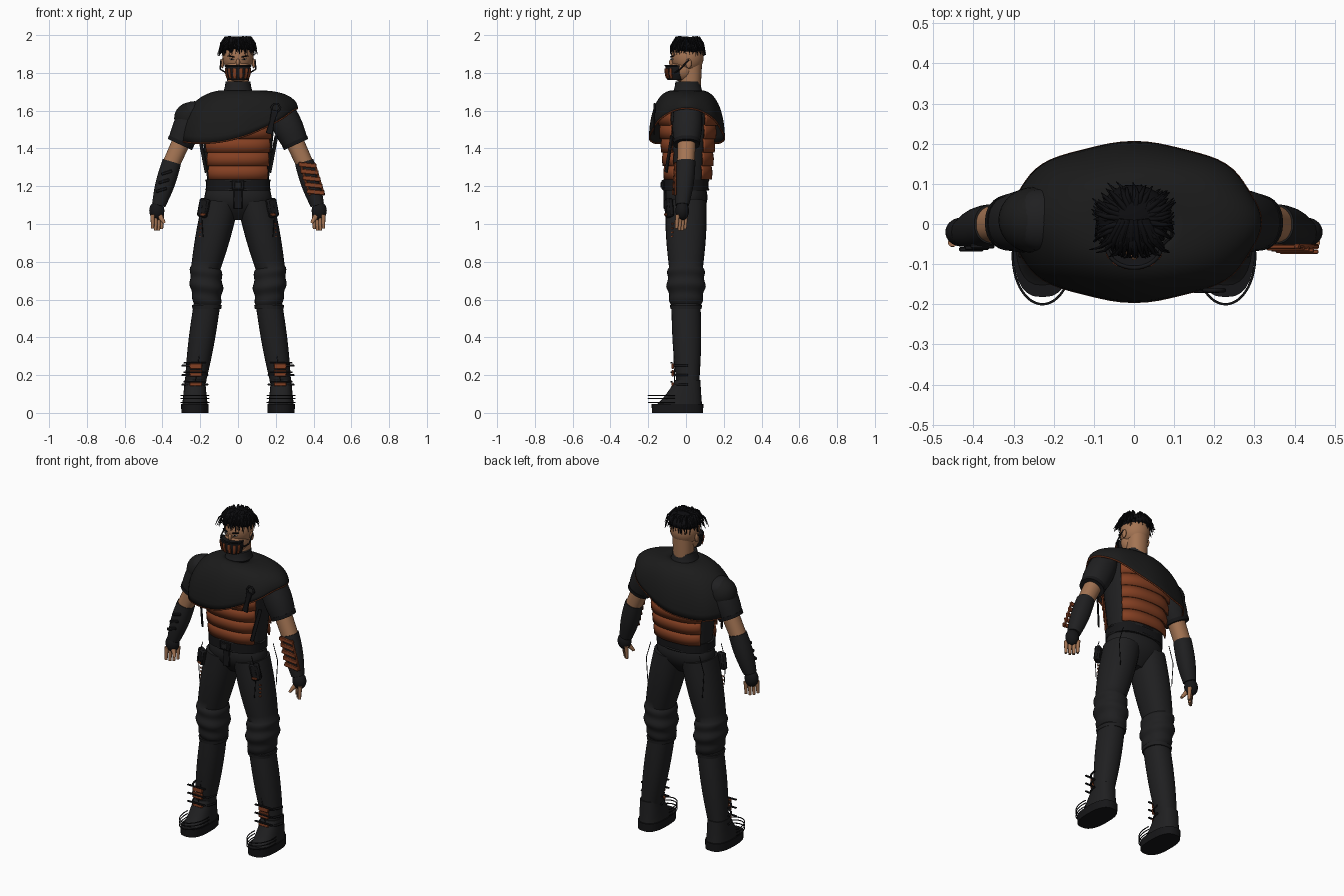
import bpy, bmesh, math, random
from math import sin, cos, pi, radians
from mathutils import Vector, Matrix

if "Cube" in bpy.data.objects:
    bpy.data.objects.remove(bpy.data.objects["Cube"])
random.seed(4)


def material(name, red, green, blue):
    mat = bpy.data.materials.new(name)
    mat.use_nodes = True
    mat.diffuse_color = (red, green, blue, 1)
    mat.node_tree.nodes["Principled BSDF"].inputs["Base Color"].default_value = mat.diffuse_color
    return mat


CLOTH = material("charcoal cloth", .014, .014, .015)
CAPE = material("cape black", .011, .011, .011)
LEATHER = material("black leather", .008, .008, .009)
RUST = material("rust orange", .23, .05, .016)
SKIN = material("skin", .37, .175, .087)
HAIR = material("hair black", .004, .004, .005)
WHITE = material("eye white", .6, .55, .5)

# Joints of the left side, mirrored for the right
SHOULDER, ELBOW, WRIST = Vector((.23, .01, 1.59)), Vector((.35, 0, 1.33)), Vector((.42, -.02, 1.1))
HIP, KNEE, CUFF, ANKLE = Vector((.09, 0, 1.12)), Vector((.17, 0, .77)), Vector((.165, 0, .57)), Vector((.228, .01, .15))


def link(name, data, mat):
    data.materials.append(mat)
    ob = bpy.data.objects.new(name, data)
    bpy.context.collection.objects.link(ob)
    return ob


def finish(name, bm, mat, thick=0):
    bmesh.ops.recalc_face_normals(bm, faces=bm.faces)
    mesh = bpy.data.meshes.new(name)
    bm.to_mesh(mesh)
    bm.free()
    mesh.shade_smooth()
    mesh.set_sharp_from_angle(angle=radians(42))
    ob = link(name, mesh, mat)
    if thick:
        mod = ob.modifiers.new("thickness", "SOLIDIFY")
        mod.thickness, mod.offset = thick, 0
    return ob


def rounded(value, corner):
    return math.copysign(abs(value) ** (2 / corner), value)


def taper(start, end, wide, narrow, bulge=0, folds=0, depth=1, steps=10):
    """Oval sections between two points: (centre, half width, half depth)."""
    sections = []
    for i in range(steps + 1):
        t = i / steps
        r = wide + (narrow - wide) * t + bulge * sin(pi * t) + folds * sin(5 * pi * t)
        sections.append((Vector(start).lerp(Vector(end), t), r, r * depth))
    return sections


def bridge(bm, rings, closed=True):
    for low, high in zip(rings, rings[1:]):
        for k in range(len(low) if closed else len(low) - 1):
            j = (k + 1) % len(low)
            bm.faces.new((low[k], low[j], high[j], high[k]))


def loft(name, sections, mat, side=1, corner=2.2, arc=None, thick=0, count=28):
    bm, rings = bmesh.new(), []
    along = sections[-1][0] - sections[0][0]
    along = Vector((along.x, 0, along.z)).normalized()
    along *= math.copysign(1, along.z)
    first, last = arc or (0, 360)
    for centre, half_width, half_depth in sections:
        ring = []
        for k in range(count):
            angle = radians(first + (last - first) * k / (count - 1 if arc else count))
            across = rounded(cos(angle), corner) * half_width
            y = centre.y + rounded(sin(angle), corner) * half_depth
            ring.append(bm.verts.new((side * (centre.x + across * along.z), y, centre.z - across * along.x)))
        rings.append(ring)
    bridge(bm, rings, not arc)
    if not arc:
        bm.faces.new(rings[0])
        bm.faces.new(rings[-1])
    return finish(name, bm, mat, thick)


def ball(name, centre, radii, mat, side=1):
    bm = bmesh.new()
    bmesh.ops.create_uvsphere(bm, u_segments=28, v_segments=16, radius=1)
    x, y, z = centre
    bm.transform(Matrix.Translation((side * x, y, z)) @ Matrix.Diagonal((*radii, 1)))
    return finish(name, bm, mat)


def box(name, centre, size, mat, side=1, lean=0, turn=0):
    bm = bmesh.new()
    bmesh.ops.create_cube(bm, size=1)
    bmesh.ops.scale(bm, vec=size, verts=bm.verts)
    ob = finish(name, bm, mat)
    x, y, z = centre
    ob.location, ob.rotation_euler = (side * x, y, z), (0, radians(side * lean), radians(side * turn))
    mod = ob.modifiers.new("soft edge", "BEVEL")
    mod.width = min(size) / 4


def cords(name, paths, radius, mat, side=1, cyclic=False, tip=1):
    curve = bpy.data.curves.new(name, "CURVE")
    curve.dimensions, curve.bevel_depth, curve.bevel_resolution = "3D", radius, 1
    curve.use_fill_caps = True
    for path in paths:
        spline = curve.splines.new("POLY")
        spline.points.add(len(path) - 1)
        spline.use_cyclic_u = cyclic
        for i, (point, (x, y, z)) in enumerate(zip(spline.points, path)):
            point.co = (side * x, y, z, 1)
            point.radius = 1 + (tip - 1) * i / (len(path) - 1)
    return link(name, curve, mat)


def oval(centre, half_width, half_depth, first=0, last=360, count=28):
    angles = [radians(first + (last - first) * i / count) for i in range(count + 1)]
    return [Vector(centre) + Vector((half_width * cos(a), half_depth * sin(a), 0)) for a in angles]


def torso(z, out=0):
    return Vector((0, .01, z)), .16 + (z - 1.2) / 10 + out, .107 + (z - 1.2) / 10 + out


# Torso with overlapping rust plates, front and back
loft("vest", [torso(z) for z in (1.18, 1.4, 1.6)], CLOTH, corner=2.4)
for face, middle in (("front", -90), ("back", 90)):
    for i in range(5):
        z = 1.235 + i * .072
        plate = [torso(z, .013), torso(z + .04, .012), torso(z + .076, .003)]
        loft(f"{face}_plate_{i}", plate, RUST, corner=2.4, arc=(middle - 58, middle + 58), thick=.008)

# Slanted cape, fuller on the left shoulder, folds deepening towards a rust hem
bm, rings = bmesh.new(), []
for j in range(13):
    drop, ring = j / 12 * pi / 2, []
    for k in range(72):
        angle = 2 * pi * k / 72
        across, ahead = rounded(cos(angle), 2.1), rounded(sin(angle), 2.1)
        spread = sin(drop) ** (.82 - .14 * across)
        fold = 1 + .015 * sin(drop) ** 2 * cos(8 * angle)
        hem = 1.455 + .087 * across + .07 * across ** 2
        ring.append(bm.verts.new((across * fold * (.07 + .24 * spread), .005 + ahead * fold * (.065 + .13 * spread),
                                  hem + (1.705 - hem) * cos(drop))))
    rings.append(ring)
bridge(bm, rings)
hem_path = [vert.co.copy() for vert in rings[-1]]
finish("cape", bm, CAPE, .006)
cords("cape_hem", [hem_path], .0045, RUST, cyclic=True)
loft("collar", taper((0, .01, 1.67), (0, .01, 1.755), .093, .066, bulge=-.006), CLOTH)
ball("right_shoulder_pad", (.25, .01, 1.56), (.088, .082, .085), CAPE, side=-1)

# Cape clasp
clasp = [Vector((.2 + .024 * cos(a), -.165, 1.615 + .024 * sin(a))) for a in range(7)]
cords("clasp_ring", [clasp], .006, LEATHER, cyclic=True)
for lean in (8, 20):
    box("clasp_strap", (.18, -.168, 1.54), (.025, .009, .13), LEATHER, lean=lean)

# Belt and pelvis
loft("pelvis", taper((0, 0, 1.2), (0, 0, 1.02), .16, .07, bulge=.055, depth=.64), CLOTH)
loft("belt", taper((0, 0, 1.178), (0, 0, 1.235), .17, .17, depth=.7), LEATHER, corner=2.5)
cords("belt_edges", [oval((0, 0, z), .168, .118) for z in (1.182, 1.231)], .006, CLOTH)
box("buckle", (0, -.122, 1.207), (.065, .014, .05), LEATHER)
box("buckle_face", (0, -.13, 1.207), (.035, .008, .03), CLOTH)
box("front_flap", (0, -.112, 1.13), (.045, .012, .1), LEATHER)

for name, side in (("left", 1), ("right", -1)):
    # Arm
    sleeve_end = SHOULDER.lerp(ELBOW, .65)
    ball(name + "_shoulder", SHOULDER, (.08, .078, .06), CLOTH, side)
    loft(name + "_sleeve", taper(SHOULDER, sleeve_end, .075, .066, bulge=.008), CLOTH, side)
    loft(name + "_sleeve_cuff", taper(SHOULDER.lerp(ELBOW, .58), sleeve_end, .072, .07), LEATHER, side)
    loft(name + "_upper_arm", taper(SHOULDER, ELBOW.lerp(WRIST, .05), .052, .046), SKIN, side)
    loft(name + "_forearm_wrap", taper(ELBOW, WRIST, .05, .036, bulge=.008), CLOTH, side)
    # Hand
    palm = WRIST + Vector((.01, 0, -.03))
    ball(name + "_glove", palm, (.04, .036, .05), LEATHER, side)
    for i in range(4):
        knuckle = palm + Vector((.022 - i * .016, i * .015 - .025, -.02))
        fingertip = knuckle + Vector((0, -.005, -.075 - .01 * sin(i)))
        loft(f"{name}_finger_{i}", taper(knuckle, fingertip, .012, .008), SKIN, side, count=10)
    thumb_tip = palm + Vector((-.04, -.035, -.065))
    loft(name + "_thumb", taper(palm, thumb_tip, .02, .008), SKIN, side, count=10)
    # Trousers gathered below the knee
    thigh = taper(HIP, KNEE, .095, .078, bulge=.006, depth=1.15)
    gather = taper(KNEE, CUFF, .08, .068, bulge=.013, folds=.004, depth=1.15, steps=20)
    loft(name + "_trouser_leg", thigh + gather[1:], CLOTH, side)
    # Boot
    loft(name + "_boot_shaft", taper(CUFF, ANKLE, .07, .054, bulge=.006, depth=1.1), CLOTH, side)
    loft(name + "_boot_cuff", taper(CUFF, CUFF - Vector((0, 0, .02)), .079, .076, depth=1.08), CLOTH, side)
    foot = []
    for i in range(9):
        rise = i / 8
        back = .055 * rise ** .8
        foot.append((Vector((ANKLE.x, back - .045, .035 + .14 * rise ** 1.2)), .069 - .015 * rise, .132 - 1.2 * back))
    loft(name + "_boot_foot", foot, CLOTH, side, corner=2.5)
    sole = Vector((ANKLE.x, -.045, 0))
    loft(name + "_boot_sole", taper(sole, sole + Vector((0, 0, .048)), .072, .073, depth=1.88), LEATHER, side, corner=2.6)
    toe_wires = [oval((ANKLE.x, -.08, z), .074, .12, 170, 370) for z in (.055, .075, .093)]
    cords(name + "_toe_wires", toe_wires, .003, LEATHER, side)
    for z in (.15, .2, .25):
        strap = oval((ANKLE.x, .01, z), .066, .076, 180, 360)
        cords(name + "_ankle_strap", [strap], .006, LEATHER, side)
        box(name + "_ankle_buckle", (ANKLE.x, -.077, z + .015), (.12, .012, .008), LEATHER, side)
    for z, height in ((.152, .02), (.21, .035), (.247, .03)):
        box(name + "_ankle_plate", (ANKLE.x - .005, -.07, z), (.065, .012, height), RUST, side)
    front = Vector((0, -.07, 0))
    cords(name + "_shin_wire", [[ANKLE + front, CUFF + front]], .0025, LEATHER, side)
    # Hip pouch, straps, cords and stitches
    box(name + "_hip_pouch", (.182, -.09, 1.085), (.055, .035, .1), LEATHER, side, lean=-12, turn=25)
    box(name + "_pouch_tab", (.186, -.108, 1.05), (.03, .008, .012), RUST, side, turn=25)
    box(name + "_side_strap", (.185, -.09, 1.37), (.022, .008, .2), LEATHER, side, lean=14, turn=40)
    hip_cords = [[(.165, y, 1.18), (.195, y, 1.08), (.185, y, .93)] for y in (-.105, .105)]
    cords(name + "_hip_cords", hip_cords, .0022, LEATHER, side)
    for i in range(5):
        box(f"{name}_stitch_{i}", (.2, -.072, 1 - i * .022), (.014, .008, .009), RUST, side, turn=42)
    # Face details
    ball(name + "_ear", (.083, .014, 1.85), (.009, .016, .026), SKIN, side)
    box(name + "_eye", (.033, -.074, 1.872), (.026, .008, .006), WHITE, side, lean=-6, turn=20)
    box(name + "_iris", (.032, -.077, 1.872), (.009, .008, .008), HAIR, side, turn=20)
    box(name + "_brow", (.036, -.074, 1.887), (.038, .01, .006), HAIR, side, lean=-10, turn=22)
    mask_cord = [(.062, -.06, 1.8), (.095, -.03, 1.82), (.09, .015, 1.87)]
    cords(name + "_mask_cord", [mask_cord], .004, LEATHER, side)

# Left bracer: rust slats over two rails and dark bands on the right forearm
for i in range(5):
    spot = ELBOW.lerp(WRIST, .08 + i * .155) + Vector((.012, -.055, 0))
    box(f"left_bracer_slat_{i}", spot, (.095, .012, .024), RUST, lean=6)
for offset in (-.035, .04):
    spot = ELBOW.lerp(WRIST, .4) + Vector((offset + .012, -.048, 0))
    box("left_bracer_rail", spot, (.012, .012, .18), RUST, lean=-17)
for i in range(3):
    spot = ELBOW.lerp(WRIST, .25 + i * .2) + Vector((.01, -.05, 0))
    box(f"right_forearm_band_{i}", spot, (.06, .012, .016), LEATHER, side=-1, lean=17)

# Head
loft("neck", taper((0, .022, 1.7), (0, .025, 1.85), .055, .06), SKIN)
ball("skull", (0, .008, 1.885), (.082, .086, .093), SKIN)
ball("jaw", (0, -.015, 1.82), (.068, .064, .07), SKIN)
ball("nose", (0, -.076, 1.855), (.01, .014, .02), SKIN)

# Face mask with vertical rust slats
mask_low, mask_high = Vector((0, -.055, 1.763)), Vector((0, -.055, 1.838))
loft("face_mask", taper(mask_low, mask_high, .054, .066, bulge=.006, depth=.8), LEATHER)
slat = taper(mask_low.lerp(mask_high, .1), mask_low.lerp(mask_high, .8), .06, .07, bulge=.003, depth=.8)
for i in range(6):
    angle = i * 26 - 163
    loft(f"mask_slat_{i}", slat, RUST, arc=(angle, angle + 14), thick=.006, count=6)
cords("mask_rim", [oval(mask_high, .068, .054, 170, 370)], .005, LEATHER)

# Hair: cap, tousled locks and a swept fringe
ball("hair_cap", (0, .014, 1.937), (.09, .084, .05), HAIR)
crown = Vector((0, .01, 1.972))
locks = []
for i in range(140):
    angle, lift = random.uniform(0, 2 * pi), random.uniform(-.018, .018)
    outward = Vector((cos(angle), sin(angle) * .9, 0))
    flick = Vector((sin(angle), cos(angle), 0)) * random.uniform(-.02, .02)
    locks.append([crown + outward * random.uniform(.02, .05), crown + outward * .07 + Vector((0, 0, lift)),
                  crown + outward * .092 + flick / 2 + Vector((0, 0, lift - .03)),
                  crown + outward * random.uniform(.09, .105) + flick - Vector((0, 0, random.uniform(.04, .085)))])
for i in range(24):
    sweep = i / 11.5 - 1
    curl = .025 * sweep ** 2
    stray = random.uniform(-.015, .015)
    locks.append([crown + Vector((sweep * .03, 0, .012)), crown + Vector((sweep * .06, -.05, .012 + stray / 2)),
                  crown + Vector((sweep * .08 + stray, curl - .09, -.025)),
                  crown + Vector((sweep * .09 + stray * 2, curl - .095, -random.uniform(.045, .08)))])
cords("hair_locks", locks, .0085, HAIR, tip=.15)
